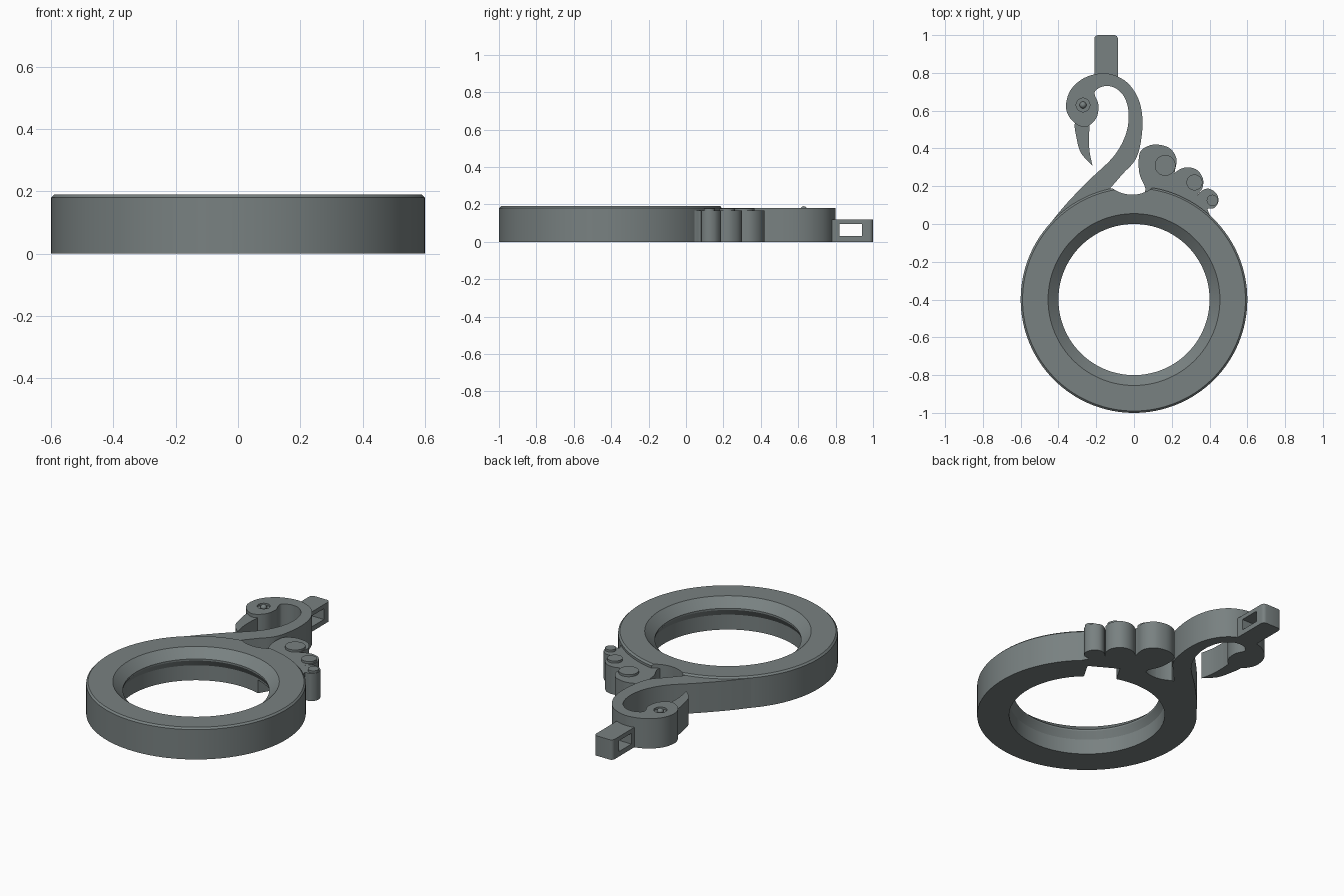
import bpy, bmesh, math
from mathutils import Vector, Matrix

if "Cube" in bpy.data.objects:
    bpy.data.objects.remove(bpy.data.objects["Cube"])

grey = bpy.data.materials.new("slate_grey")
grey.diffuse_color = (0.19, 0.22, 0.22, 1)
grey.use_nodes = True
grey.node_tree.nodes["Principled BSDF"].inputs["Base Color"].default_value = grey.diffuse_color


def make(name, bm, angle=35):
    bmesh.ops.recalc_face_normals(bm, faces=bm.faces)
    me = bpy.data.meshes.new(name)
    bm.to_mesh(me)
    bm.free()
    ob = bpy.data.objects.new(name, me)
    bpy.context.collection.objects.link(ob)
    me.materials.append(grey)
    smooth(ob, angle)
    return ob


def smooth(ob, angle=35):
    bpy.ops.object.select_all(action='DESELECT')
    ob.select_set(True)
    bpy.context.view_layer.objects.active = ob
    bpy.ops.object.shade_smooth_by_angle(angle=math.radians(angle))


def cut(ob, cutter):
    mod = ob.modifiers.new("cut", 'BOOLEAN')
    mod.object, mod.operation, mod.solver = cutter, 'DIFFERENCE', 'EXACT'
    bpy.context.view_layer.objects.active = ob
    bpy.ops.object.modifier_apply(modifier=mod.name)
    bpy.data.objects.remove(cutter)
    smooth(ob)


def spline(pts, steps=5):
    """Closed Catmull-Rom outline; repeated points give a corner."""
    out, n = [], len(pts)
    P = [Vector(p) for p in pts]
    for i in range(n):
        a, b, c, d = P[i - 1], P[i], P[(i + 1) % n], P[(i + 2) % n]
        if (b - c).length < 1e-6:
            continue
        for k in range(steps):
            t = k / steps
            out.append(0.5 * (2 * b + (c - a) * t + (2 * a - 5 * b + 4 * c - d) * t * t
                              + (3 * b - a - 3 * c + d) * t ** 3))
    return out


def plate(name, outline, z0, z1):
    bm = bmesh.new()
    f = bm.faces.new([bm.verts.new((p[0], p[1], z0)) for p in outline])
    ext = bmesh.ops.extrude_face_region(bm, geom=[f])
    for v in ext["geom"]:
        if isinstance(v, bmesh.types.BMVert):
            v.co.z = z1
    return make(name, bm)


def disc(name, x, y, r, z0, z1, n=48):
    ring = [(x + r * math.cos(2 * math.pi * i / n), y + r * math.sin(2 * math.pi * i / n))
            for i in range(n)]
    return plate(name, ring, z0, z1)


def box(name, x0, x1, y0, y1, z0, z1):
    return plate(name, [(x0, y0), (x1, y0), (x1, y1), (x0, y1)], z0, z1)


# Ring: lathed section with inner lip and bevelled rims
section = [(0.425, 0), (0.6, 0), (0.6, 0.18), (0.59, 0.19), (0.455, 0.19),
           (0.40, 0.14), (0.40, 0.13), (0.425, 0.09)]
bm = bmesh.new()
N = 128
loops = [[bm.verts.new((r * math.cos(2 * math.pi * i / N),
                        r * math.sin(2 * math.pi * i / N) - 0.4, z))
          for r, z in section] for i in range(N)]
for i in range(N):
    a, b = loops[i], loops[(i + 1) % N]
    for j in range(len(section)):
        k = (j + 1) % len(section)
        bm.faces.new((a[j], a[k], b[k], b[j]))
ring = make("ring", bm, 30)

# Scoop behind the neck, and the slot under the tail
cut(ring, disc("scoop_cutter", -0.01, 0.33, 0.175, -0.1, 0.3, 64))
slot = box("slot_cutter", 0.36, 0.53, -0.09, 0.09, -0.05, 0.08)
slot.data.transform(Matrix.Translation((0, -0.4, 0)) @ Matrix.Rotation(math.radians(60), 4, 'Z'))
cut(ring, slot)

# Body, curved neck and head in one outline
neck = plate("neck_and_head", spline([
    (-0.45, -0.005), (-0.36, 0.105), (-0.24, 0.23), (-0.11, 0.355), (-0.045, 0.47),
    (-0.028, 0.58), (-0.05, 0.67), (-0.10, 0.72), (-0.155, 0.73), (-0.20, 0.71),
    (-0.208, 0.685), (-0.188, 0.63), (-0.20, 0.56), (-0.25, 0.515), (-0.30, 0.525),
    (-0.345, 0.57), (-0.36, 0.63), (-0.335, 0.71), (-0.26, 0.775), (-0.15, 0.798),
    (-0.05, 0.76), (0.015, 0.68), (0.043, 0.58), (0.04, 0.46), (0.01, 0.345),
    (-0.06, 0.265), (-0.125, 0.19), (-0.125, 0.19), (-0.14, 0.11), (-0.30, 0.03),
    (-0.42, -0.06), (-0.45, -0.005)]), 0, 0.18)

# Eye: round socket with a domed pupil
cut(neck, disc("socket_cutter", -0.27, 0.63, 0.036, 0.168, 0.3))
bm = bmesh.new()
bmesh.ops.create_uvsphere(bm, u_segments=24, v_segments=12, radius=0.018,
                          matrix=Matrix.Translation((-0.27, 0.63, 0.172)))
make("eye", bm)

# Beak
plate("beak", spline([(-0.31, 0.54), (-0.305, 0.46), (-0.28, 0.375), (-0.22, 0.31),
                      (-0.22, 0.31), (-0.236, 0.39), (-0.238, 0.47), (-0.24, 0.54)]), 0, 0.16)

# Tail: three feathers, each with a round boss
feathers = [
    ([(0.06, 0.13), (0.06, 0.19), (0.028, 0.27), (0.03, 0.375), (0.075, 0.413), (0.13, 0.42),
      (0.19, 0.4), (0.225, 0.345), (0.215, 0.27), (0.21, 0.19), (0.22, 0.12)],
     (0.165, 0.31, 0.055)),
    ([(0.2, 0.12), (0.2, 0.24), (0.235, 0.285), (0.285, 0.3), (0.335, 0.285), (0.365, 0.24),
      (0.362, 0.19), (0.335, 0.15), (0.33, 0.06)],
     (0.32, 0.22, 0.042)),
    ([(0.31, 0.07), (0.335, 0.15), (0.365, 0.18), (0.4, 0.186), (0.437, 0.16), (0.447, 0.12),
      (0.425, 0.085), (0.39, 0.08), (0.4, 0.04), (0.34, 0.05)],
     (0.415, 0.125, 0.03)),
]
for i, (outline, (x, y, r)) in enumerate(feathers, 1):
    plate(f"tail_feather_{i}", spline(outline), 0, 0.166)
    disc(f"feather_boss_{i}", x, y, r, 0.1, 0.179)

# Hanging loop with a sideways hole and rounded outer corners
c = 0.02
outline = [(-0.21, 0.765), (-0.085, 0.765)]
for cx, a0 in ((-0.085 - c, 0), (-0.21 + c, 90)):
    for k in range(5):
        a = math.radians(a0 + 22.5 * k)
        outline.append((cx + c * math.cos(a), 1 - c + c * math.sin(a)))
loop = plate("hanging_loop", outline, 0, 0.12)
cut(loop, box("loop_hole_cutter", -0.4, 0.1, 0.82, 0.94, 0.03, 0.095))
